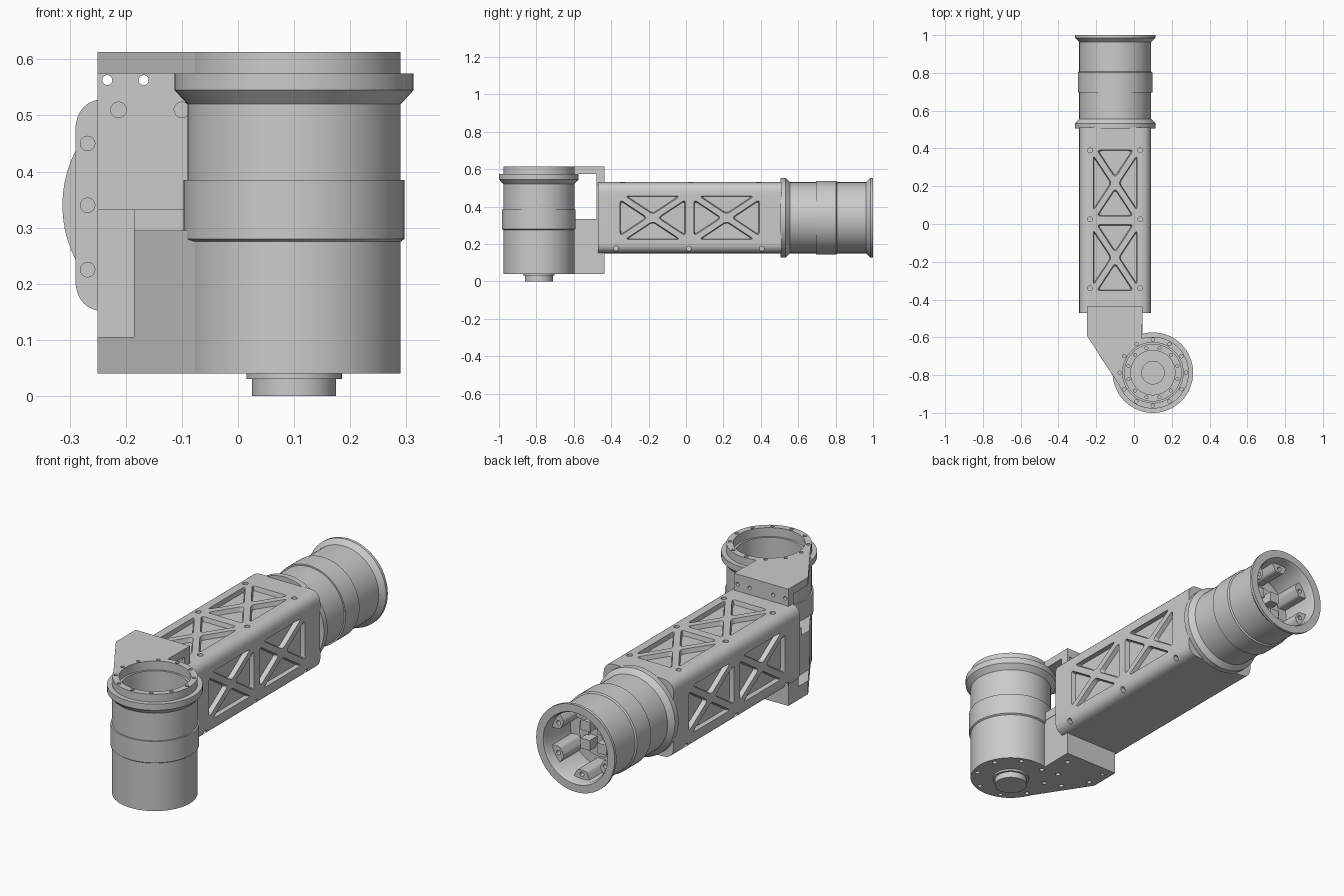
import bpy, bmesh
from math import sin, cos, pi, radians, sqrt
from mathutils import Matrix, Vector

if "Cube" in bpy.data.objects:
    bpy.data.objects.remove(bpy.data.objects["Cube"])

JX, JY = 0.10, -0.787        # vertical joint axis
AX, AZ = -0.10, 0.34         # horizontal arm axis
TO_Y = Matrix.Translation((AX, 0, AZ)) @ Matrix.Rotation(-pi / 2, 4, 'X')
TO_Z = Matrix.Translation((JX, JY, 0))


def finish(name, bm):
    bmesh.ops.recalc_face_normals(bm, faces=bm.faces)
    me = bpy.data.meshes.new(name)
    bm.to_mesh(me)
    bm.free()
    ob = bpy.data.objects.new(name, me)
    bpy.context.collection.objects.link(ob)
    return ob


def loft(bm, rings):
    """Closed solid through equally sized rings of points."""
    vs = [[bm.verts.new(p) for p in r] for r in rings]
    n = len(vs[0])
    for a, b in zip(vs, vs[1:]):
        for i in range(n):
            j = (i + 1) % n
            bm.faces.new((a[i], a[j], b[j], b[i]))
    bm.faces.new(vs[0][::-1])
    bm.faces.new(vs[-1])


def circle(r, n=64, cx=0, cy=0):
    return [(cx + r * cos(2 * pi * i / n), cy + r * sin(2 * pi * i / n)) for i in range(n)]


def prism(bm, pts, z0, z1, M=Matrix(), taper=1):
    """Extrude a 2D outline; taper scales the z0 end about its centre."""
    cx = sum(p[0] for p in pts) / len(pts)
    cy = sum(p[1] for p in pts) / len(pts)
    loft(bm, [[M @ Vector((cx + (x - cx) * taper, cy + (y - cy) * taper, z0)) for x, y in pts],
              [M @ Vector((x, y, z1)) for x, y in pts]])


def lathe(name, profile, M):
    bm = bmesh.new()
    loft(bm, [[M @ Vector((x, y, h)) for x, y in circle(r)] for r, h in profile])
    return finish(name, bm)


def rounded(pts, d, n=5):
    """Round every corner, starting at distance d from it."""
    out = []
    for i, p in enumerate(pts):
        p = Vector(p)
        a = p + (Vector(pts[i - 1]) - p).normalized() * d
        b = p + (Vector(pts[(i + 1) % len(pts)]) - p).normalized() * d
        for k in range(n + 1):
            t = k / n
            out.append(tuple(a * (1 - t) ** 2 + p * 2 * t * (1 - t) + b * t * t))
    return out


def rect(x0, x1, y0, y1):
    return [(x0, y0), (x1, y0), (x1, y1), (x0, y1)]


def cut(ob, bm):
    cutter = finish("cutter", bm)
    cutter.hide_render = True
    mod = ob.modifiers.new("cut", 'BOOLEAN')
    mod.operation, mod.solver, mod.object = 'DIFFERENCE', 'EXACT', cutter
    bpy.context.view_layer.objects.active = ob
    bpy.ops.object.modifier_apply(modifier=mod.name)
    bpy.data.objects.remove(cutter)


def hole_ring(bm, R, r, count, z0, z1, M, phase=0):
    for i in range(count):
        a = 2 * pi * i / count + phase
        prism(bm, circle(r, 16, R * cos(a), R * sin(a)), z0, z1, M)


# vertical joint housing
joint = lathe("joint_housing", [
    (.075, 0), (.075, .03), (.085, .03), (.085, .04), (.19, .04), (.19, .275), (.197, .28),
    (.197, .385), (.19, .385), (.19, .52), (.213, .545), (.213, .575), (.19, .575), (.19, .613),
    (.16, .613), (.16, .57), (.15, .57), (.15, .42), (.12, .42), (.12, .43), (.06, .43), (.06, .42)], TO_Z)
bm = bmesh.new()
hole_ring(bm, .175, .009, 12, .58, .65, TO_Z)
hole_ring(bm, .134, .008, 12, .39, .45, TO_Z, pi / 12)
hole_ring(bm, .165, .011, 8, .0, .065, TO_Z, pi / 8)
cut(joint, bm)

# tube joint at the far end of the arm
tube = lathe("arm_tube", [
    (.213, .505), (.213, .533), (.19, .557), (.19, .695), (.197, .695), (.197, .803), (.19, .808),
    (.19, .963), (.213, .986), (.213, 1.0), (.175, 1.0), (.168, .985), (.168, .80), (.11, .80),
    (.11, .815), (.06, .815), (.06, .80)], TO_Y)

# screw lugs and centre blocks inside the tube
bm = bmesh.new()
for i in range(6):
    R = TO_Y @ Matrix.Rotation(i * pi / 3 + pi / 6, 4, 'Z')
    prism(bm, rounded([(.18, -.05), (.18, .05), (.125, .025), (.125, -.025)], .015), .79, .95, R)
lugs = finish("screw_lugs", bm)
bm = bmesh.new()
hole_ring(bm, .146, .011, 6, .92, .97, TO_Y, pi / 6)
cut(lugs, bm)
bm = bmesh.new()
for i in range(4):
    prism(bm, rect(.02, .07, .02, .07), .80, .86, TO_Y @ Matrix.Rotation(i * pi / 2, 4, 'Z'))
finish("coupling_blocks", bm)

# square arm beam
bm = bmesh.new()
prism(bm, rounded(rect(-.19, .19, -.19, .19), .06, 8), -.47, .51, TO_Y)
beam = finish("arm_beam", bm)

# triangular lightening pockets on three sides, plus screw holes
bm = bmesh.new()
a, b, t = .117, .177, .013
diag = sqrt(a * a + b * b)
va, ua = t * diag / a, t * diag / b
short = [(0, -va), (-a * (b - va) / b, -b), (a * (b - va) / b, -b)]
side = [(ua, 0), (a, -b * (a - ua) / a), (a, b * (a - ua) / a)]
for ang in (0, 90, -90):
    F = Matrix.Translation((AX, 0, AZ)) @ Matrix.Rotation(radians(ang), 4, 'Y')
    for yc in (.217, -.178):
        for tri in (short, side):
            for s in (1, -1):
                pts = rounded([(s * x, s * y + yc) for x, y in tri], .022)
                prism(bm, pts, .168, .2, F, .88)
    if ang == 0:
        spots = [(u, y) for u in (-.133, .133) for y in (.39, .025, -.34)]
    else:
        spots = [(.165 if ang > 0 else -.165, y) for y in (.405, .015, -.375)]
    for u, y in spots:
        prism(bm, circle(.013, 16, u, y), .155, .2, F)
for s in (-1, 1):
    for v in (-.11, 0, .115):
        prism(bm, circle(.013, 16, s * .168, v), -.5, -.445, TO_Y)
cut(beam, bm)


# bracket that joins beam and vertical joint
def bracket_outline(front_left, x_left):
    arc = [(JX + .186 * cos(radians(q)), JY + .186 * sin(radians(q))) for q in range(212, 106, -8)]
    return [(x_left, -.436), front_left] + arc + [(.045, -.436)]


bm = bmesh.new()
prism(bm, bracket_outline((-.25, -.59), -.25), .575, .613)
finish("bracket_top_plate", bm)

bm = bmesh.new()
prism(bm, bracket_outline((-.25, -.59), -.25), .04, .105)
base = finish("bracket_base", bm)
bm = bmesh.new()
for x, y in ((-.21, -.48), (-.21, -.58), (-.13, -.69), (-.01, -.5), (-.05, -.62)):
    prism(bm, circle(.012, 16, x, y), 0, .07)
cut(base, bm)

bm = bmesh.new()
prism(bm, bracket_outline((-.185, -.692), -.185), .1, .295)
finish("bracket_web", bm)
bm = bmesh.new()
prism(bm, rect(-.185, .045, -.63, -.45), .29, .333)
prism(bm, rect(-.25, -.18, -.515, -.45), .1, .333)
finish("bracket_shelf", bm)

# upright back plate of the bracket, with bolt holes
bm = bmesh.new()
prism(bm, rect(-.25, .045, -.478, -.436), .04, .6)
back = finish("bracket_back_plate", bm)
bm = bmesh.new()
XZ = Matrix.Rotation(pi / 2, 4, 'X')   # local z points to -y
for x in (-.233, -.168, -.04, .025):
    prism(bm, circle(.009, 16, x, .563), .4, .52, XZ)
    prism(bm, circle(.009, 16, x, .075), .4, .46, XZ)
for x in (-.213, -.1, .01):
    prism(bm, circle(.014, 16, x, .51), .462, .5, XZ)
cut(back, bm)

# smooth the round surfaces, keep the edges crisp
bpy.ops.object.select_all(action='DESELECT')
for ob in bpy.context.scene.objects:
    ob.select_set(True)
    bpy.context.view_layer.objects.active = ob
bpy.ops.object.shade_smooth_by_angle(angle=radians(30))
